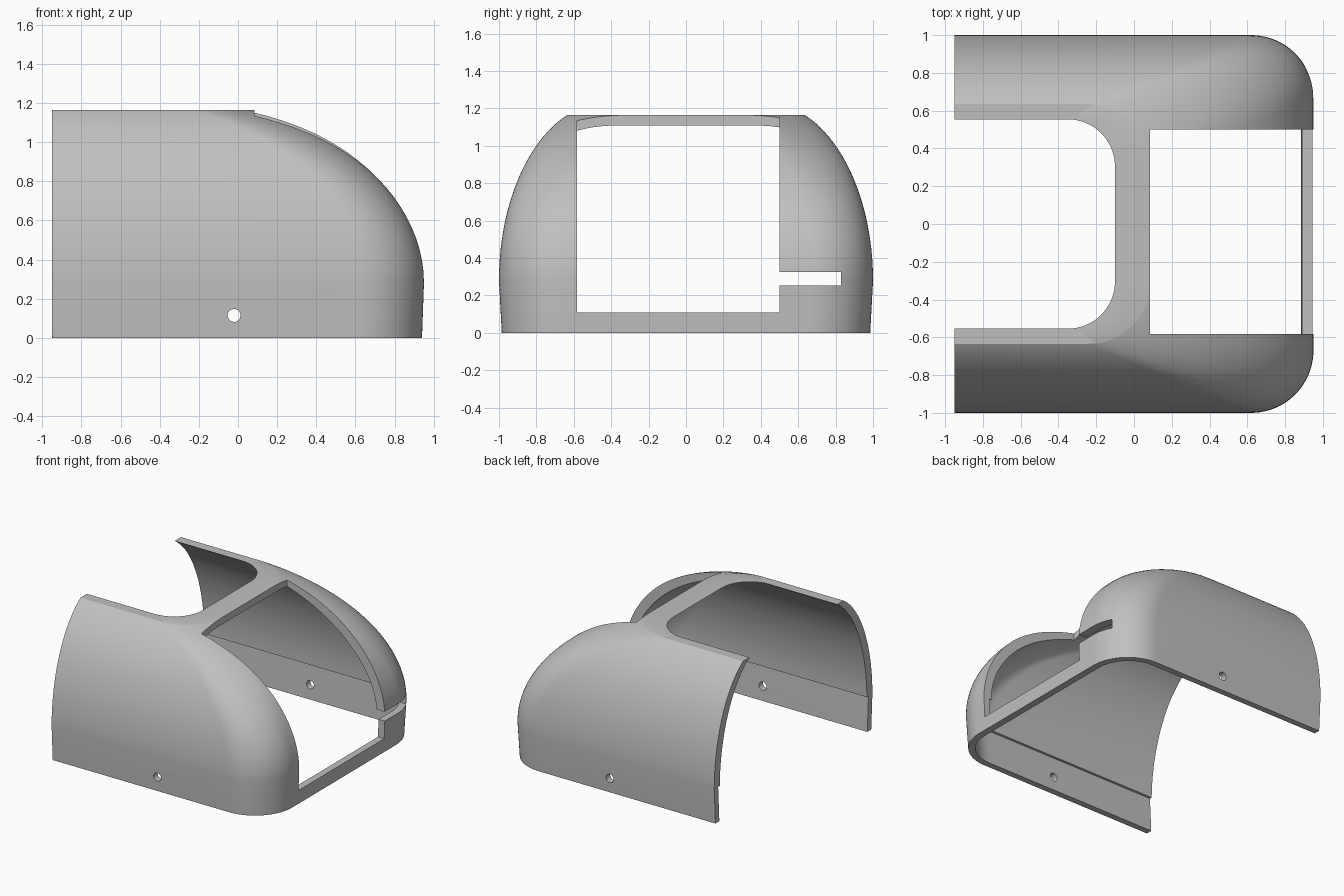
import bpy, bmesh, math
from mathutils import Matrix

if "Cube" in bpy.data.objects:
    bpy.data.objects.remove(bpy.data.objects["Cube"], do_unlink=True)

BACK, WAIST, TOP = -0.95, 0.28, 1.165
CORNER, ARC_STEPS, RISE_STEPS = 0.33, 20, 24

grey = bpy.data.materials.new("plain grey")
grey.use_nodes = True
grey.diffuse_color = (0.53, 0.53, 0.53, 1)
grey.node_tree.nodes["Principled BSDF"].inputs["Base Color"].default_value = grey.diffuse_color


def outer_size(z):
    """Nose reach and half width of the outer skin at height z."""
    if z <= WAIST:
        f = z / WAIST
        return 0.94 + 0.01 * f, 0.985 + 0.015 * f
    c = math.sqrt(1 - ((z - WAIST) / 0.948) ** 2)
    return -0.4 + 1.35 * c, 0.43 + 0.57 * c


def outline(z, dx=0.0, dy=0.0):
    """U-shaped plan outline, open at the back, inset by dx and dy."""
    nose, half = outer_size(z)
    nose, half, r = nose - dx, half - dy, CORNER - dy
    side = [(BACK, -half)]
    for i in range(ARC_STEPS + 1):
        a = math.pi / 2 * i / ARC_STEPS
        side.append((nose - r + r * math.sin(a), -half + r - r * math.cos(a)))
    side += [(x, -y) for x, y in reversed(side)]
    return [(x, y, z) for x, y in side]


def finish(bm, name):
    bmesh.ops.recalc_face_normals(bm, faces=bm.faces)
    mesh = bpy.data.meshes.new(name)
    bm.to_mesh(mesh)
    bm.free()
    mesh.materials.append(grey)
    obj = bpy.data.objects.new(name, mesh)
    bpy.context.collection.objects.link(obj)
    return obj


# Shell: outer skin going up, then inner skin coming down with a step at the waist
ts = [math.sin(math.pi / 2 * i / RISE_STEPS) for i in range(RISE_STEPS + 1)]
heights = [WAIST + (TOP - WAIST) * t for t in ts]
rows = [outline(0)] + [outline(z) for z in heights]
for t, z in reversed(list(zip(ts, heights))):
    rows.append(outline(z, 0.07 + 0.115 * t * t, 0.07 + 0.01 * t))
rows += [outline(WAIST, 0.055, 0.05), outline(0, 0.055, 0.05)]

bm = bmesh.new()
grid = [[bm.verts.new(p) for p in row] for row in rows]
for i, row in enumerate(grid):
    nxt = grid[(i + 1) % len(grid)]
    for j in range(len(row) - 1):
        bm.faces.new((row[j], row[j + 1], nxt[j + 1], nxt[j]))
for end in (0, -1):
    bm.faces.new([row[end] for row in grid])
shell = finish(bm, "shell")


def box_cutter(name, low, high):
    bm = bmesh.new()
    size = [b - a for a, b in zip(low, high)]
    mid = [(a + b) / 2 for a, b in zip(low, high)]
    bmesh.ops.create_cube(bm, size=1, matrix=Matrix.Translation(mid) @ Matrix.Diagonal((*size, 1)))
    return finish(bm, name)


def pin_cutter(name):
    bm = bmesh.new()
    bmesh.ops.create_cone(bm, cap_ends=True, segments=32, radius1=0.033, radius2=0.033, depth=3,
                          matrix=Matrix.Translation((-0.02, 0, 0.115)) @ Matrix.Rotation(math.pi / 2, 4, "X"))
    return finish(bm, name)


# Nose window, side slot and pin holes
cutters = [
    box_cutter("window_cutter", (0.085, -0.583, 0.11), (1.5, 0.5, 1.5)),
    box_cutter("slot_cutter", (0.6, 0.4, 0.252), (1.5, 0.83, 0.326)),
    pin_cutter("pin_hole_cutter"),
]
bpy.context.view_layer.objects.active = shell
for cutter in cutters:
    cutter.hide_render = True
    mod = shell.modifiers.new(cutter.name, "BOOLEAN")
    mod.operation, mod.solver, mod.object = "DIFFERENCE", "EXACT", cutter
    bpy.ops.object.modifier_apply(modifier=mod.name)
    bpy.data.objects.remove(cutter, do_unlink=True)

# Smooth skin with crisp rims
for obj in bpy.context.selected_objects:
    obj.select_set(False)
shell.select_set(True)
bpy.ops.object.shade_smooth_by_angle(angle=math.radians(25))
